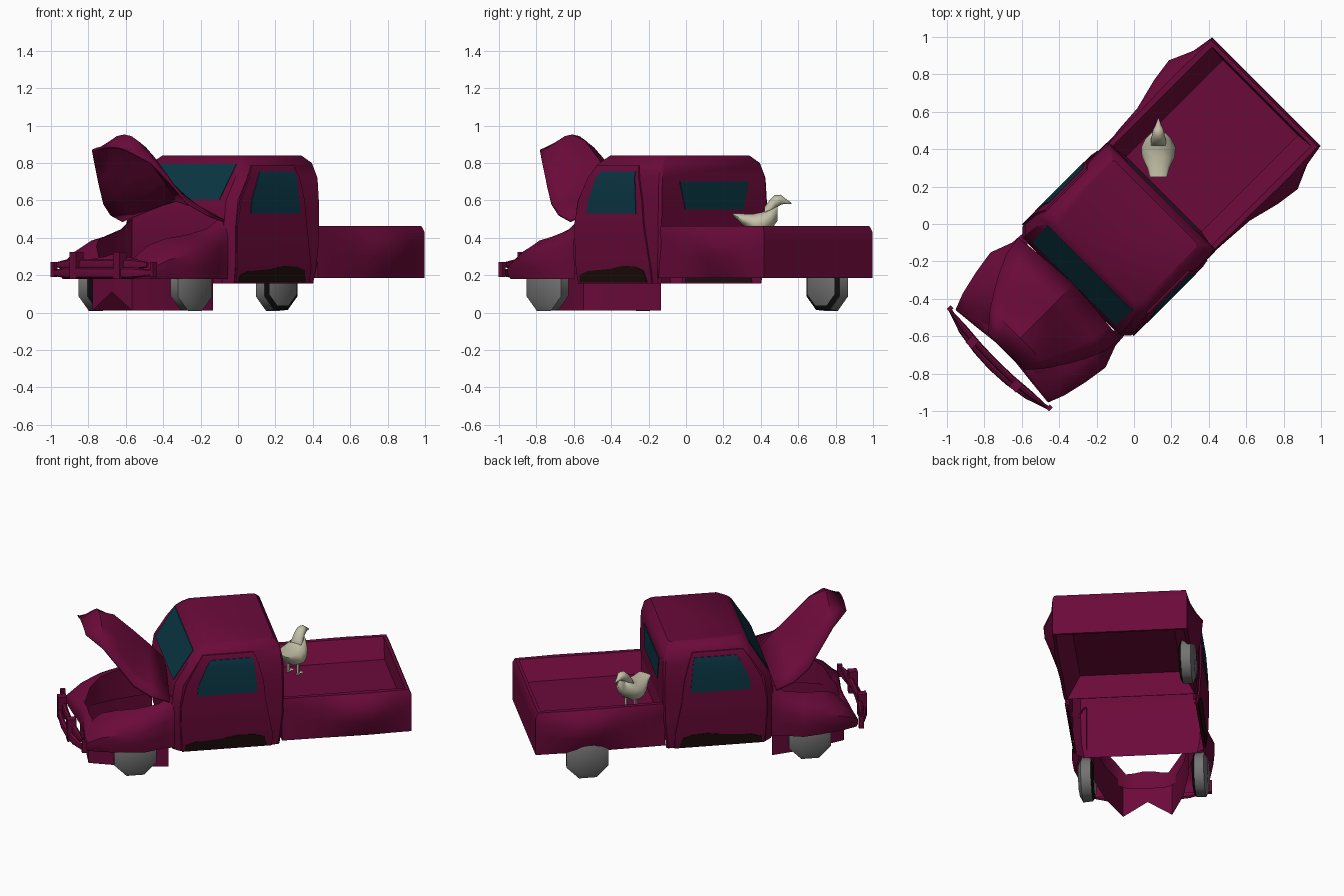
import bpy, bmesh, math
from mathutils import Vector

if "Cube" in bpy.data.objects:
    bpy.data.objects.remove(bpy.data.objects["Cube"])

def material(name, rgb):
    m = bpy.data.materials.new(name)
    m.diffuse_color = (*rgb, 1)
    m.use_nodes = True
    m.node_tree.nodes["Principled BSDF"].inputs["Base Color"].default_value = m.diffuse_color
    return m

MAROON = material("maroon paint", (0.145, 0.003, 0.041))
GLASS = material("teal glass", (0.003, 0.037, 0.058))
GREY = material("wheel grey", (0.17, 0.17, 0.17))
BLACK = material("black rubber", (0.004, 0.004, 0.004))
DARK = material("dark sill", (0.012, 0.004, 0.003))
CREAM = material("cream feathers", (0.55, 0.53, 0.39))
R = math.sqrt(0.5)

def P(u, v, z):
    """Truck frame (u to the rear, v to one side) turned 45 degrees."""
    return Vector(((u + v) * R, (u - v) * R, z))

def finish(name, bm, mat, angle=35):
    bmesh.ops.remove_doubles(bm, verts=bm.verts, dist=1e-5)
    bmesh.ops.recalc_face_normals(bm, faces=bm.faces)
    for f in bm.faces:
        f.smooth = True
    for e in bm.edges:
        e.smooth = e.calc_face_angle(0) < math.radians(angle)
    me = bpy.data.meshes.new(name)
    bm.to_mesh(me)
    bm.free()
    me.materials.append(mat)
    ob = bpy.data.objects.new(name, me)
    bpy.context.collection.objects.link(ob)
    return ob

def loft(name, rings, mat, caps=(True, True), closed=True, angle=35, skip=()):
    bm = bmesh.new()
    vs = [[bm.verts.new(p) for p in r] for r in rings]
    n = len(rings[0])
    for k, (a, b) in enumerate(zip(vs, vs[1:])):
        for i in range(n if closed else n - 1):
            if (k, i) not in skip:
                j = (i + 1) % n
                bm.faces.new((a[i], a[j], b[j], b[i]))
    if caps[0]:
        bm.faces.new(vs[0])
    if caps[1]:
        bm.faces.new(vs[-1])
    return finish(name, bm, mat, angle)

def box(name, u0, u1, v0, v1, z0, z1, mat):
    return loft(name, [[P(u0, v0, z), P(u1, v0, z), P(u1, v1, z), P(u0, v1, z)]
                       for z in (z0, z1)], mat)

# Cab: hollow shell of stacked footprints (z, front, rear, half width),
# open at the bottom and below the rear wall
CAB = [(.155, -.465, .19, .39), (.25, -.47, .20, .405), (.35, -.475, .21, .41),
       (.46, -.475, .213, .412), (.60, -.455, .213, .41), (.72, -.379, .21, .403),
       (.80, -.328, .195, .375), (.84, -.29, .165, .325)]

def cab_ring(z, a, b, w):
    half = [(a, w - .045), (a + .045, w), (b - .012, w), (b, w - .015)]
    return [P(u, v, z) for u, v in half] + [P(u, -v, z) for u, v in half[::-1]]

loft("cab", [cab_ring(*s) for s in CAB], MAROON, caps=(False, True),
     skip=((0, 3), (1, 3)))

def side_v(z):
    """Half width of the cab side at a height."""
    for (z0, _, _, v0), (z1, _, _, v1) in zip(CAB, CAB[1:]):
        if z <= z1:
            return v0 + (v1 - v0) * (z - z0) / (z1 - z0)
    return CAB[-1][3]

# Doors, door windows and dark sill patches, on both sides
door = [(-.415, .155), (-.42, .25), (-.425, .46), (-.395, .6), (-.33, .72), (-.285, .785),
        (.03, .785), (.055, .72), (.085, .6), (.10, .46), (.14, .25), (.14, .155)]
window = [(-.325, .53), (-.318, .6), (-.265, .72), (-.24, .755),
          (.02, .755), (.028, .72), (.04, .6), (.045, .53)]
sill = [(-.40, .16), (-.395, .2), (-.33, .222), (-.26, .215), (-.2, .205),
        (-.15, .235), (-.06, .25), (.03, .245), (.09, .225), (.11, .16)]

def side_panel(name, outline, s, inner, outer, mat):
    m = len(outline)
    bm = bmesh.new()
    a, b = [[bm.verts.new(P(u, s * (side_v(z) + off), z)) for u, z in outline]
            for off in (inner, outer)]
    for i in range(m):
        bm.faces.new((a[i], a[(i + 1) % m], b[(i + 1) % m], b[i]))
    for r in (a, b):
        for i in range(m // 2 - 1):
            bm.faces.new((r[i], r[i + 1], r[m - 2 - i], r[m - 1 - i]))
    finish(name, bm, mat)

for s, side in ((1, "right"), (-1, "left")):
    side_panel(side + "_door", door, s, .001, .010, MAROON)
    for label, outline, mat in (("window", window, GLASS), ("dark_sill", sill, DARK)):
        side_panel(side + "_door_" + label, outline, s, .010, .014, mat)
        side_panel(side + "_door_inner_" + label, outline, s, -.005, -.002, mat)

# Windscreen and rear window: thin plates showing on both sides of the shell
def plate(name, corners, mat):
    loft(name, [[P(u + d, v, z) for u, v, z in corners] for d in (-.0045, .0045)], mat)

plate("windscreen", [(-.452, -.315, .605), (-.452, .315, .605),
                     (-.331, .322, .795), (-.331, -.322, .795)], GLASS)
plate("rear_window", [(.2125, -.22, .55), (.2125, .22, .55),
                      (.211, .26, .70), (.211, -.26, .70)], GLASS)

# Cargo bed: one skin from the underside over the walls to the floor
bed_half = [(.16, .395), (.3, .415), (.45, .425), (.54, .448), (.62, .468),
            (.75, .487), (.88, .43), (1.0, .41)]

def bed_ring(z, flare, inset, rear):
    half = [(min(max(u, .2 + inset * .2), rear),
             .41 + (w - .41) * flare - inset) for u, w in bed_half]
    return [P(u, v, z) for u, v in half] + [P(u, -v, z) for u, v in half[::-1]]

loft("cargo_bed", [bed_ring(*s) for s in (
    (.335, 0, .10, .94), (.185, .1, .02, .985), (.185, .1, 0, 1.0),
    (.30, .9, 0, 1.0), (.38, 1, 0, 1.0), (.43, .5, 0, 1.0), (.462, .1, .008, .985),
    (.462, 0, .035, .965), (.35, 0, .125, .955))], MAROON)

# Front body: fenders and nose around an open engine bay without a floor
# (outer u, outer v, top z, inner u, inner v)
nose = [(-.46, .385, .48, -.46, .33), (-.53, .39, .42, -.55, .32),
        (-.65, .435, .385, -.68, .29), (-.78, .415, .365, -.80, .25),
        (-.91, .385, .325, -.88, .19), (-1.0, .35, .26, -.92, .13),
        (-.985, .20, .27, -.93, .08), (-.97, .07, .28, -.93, .03)]

def nose_ring(mix, level, lift):
    half = []
    for u, v, t, iu, iv in nose:
        z = .18 + (t + lift - .18) * level
        half.append((u + (iu - u) * mix, v + (iv - v) * mix, z))
    return [P(*p) for p in half] + [P(u, -v, z) for u, v, z in half[::-1]]

loft("front_fenders", [nose_ring(*s) for s in (
    (.08, 0, 0), (0, .35, 0), (0, .7, 0), (.2, .95, 0),
    (.6, 1, .02), (1, 1, .03), (1.02, .1, 0))], MAROON,
    caps=(False, False), closed=False, angle=40)

# Open apron between the front wheels, notched at the front
apron = [(-.48, .29, .01), (-.72, .24, .01), (-.95, .15, .01), (-.955, 0, .11),
         (-.95, -.15, .01), (-.72, -.24, .01), (-.48, -.29, .01)]
loft("front_apron", [[P(*p) for p in apron], [P(u, v, .24) for u, v, z in apron]],
     MAROON, caps=(False, False), closed=False)

# Raised bonnet: ridged shell (crown u, crown z, edge u, edge v, edge z, curve)
hood = [(-.46, .60, -.49, .385, .49, 1.2), (-.56, .71, -.60, .365, .525, 1),
        (-.66, .81, -.70, .32, .585, 1), (-.77, .915, -.78, .275, .69, 1.3),
        (-.86, .945, -.87, .215, .80, 2), (-.965, .885, -.965, .135, .865, 2.2)]
rows = []
for cu, cz, eu, ev, ez, power in hood:
    row = []
    for i in range(-4, 5):
        k = i / 4
        f = abs(k) ** power
        row.append(P(cu + (eu - cu) * f, ev * k, cz + (ez - cz) * f))
    rows.append(row)
bonnet = loft("raised_bonnet", rows, MAROON, caps=(False, False), closed=False)
mod = bonnet.modifiers.new("thickness", "SOLIDIFY")
mod.thickness = .015
mod.offset = 0

# Bumper bars with two uprights
def bar(name, path, ry, rz):
    loft(name, [[P(u + ry * k * math.cos(a), v, z + rz * k * math.sin(a))
                 for a in [i * math.pi / 4 for i in range(8)]]
                for u, v, z, k in path], MAROON)

def bow(z, front, reach):
    return [(-front + (front - 1.02) * (v / .37) ** 2, v, z, k)
            for v, k in ((-reach, .5), (-.25, 1), (-.12, 1), (0, 1),
                         (.12, 1), (.25, 1), (reach, .5))]

bar("lower_bumper_bar", bow(.212, 1.08, .375), .018, .03)
bar("upper_bumper_bar", bow(.256, 1.05, .34), .018, .03)
for s, side in ((1, "right"), (-1, "left")):
    box(side + "_bumper_upright", -1.085, -1.03, s * .165 - .025, s * .165 + .025,
        .18, .325, MAROON)
    box(side + "_bumper_end", -1.03, -1.00, s * .375 - .012, s * .375 + .012,
        .19, .27, MAROON)

# Wheels: eight-sided, black inner edge (rear right one is missing)
def wheel(name, u, v):
    s = 1 if v > 0 else -1
    rings = []
    for off, r in ((-.05, .11), (-.035, .135), (.025, .14), (.045, .10)):
        rings.append([P(u + r * math.cos(a), v + s * off, .139 + r * math.sin(a))
                      for a in [(i + .5) * math.pi / 4 for i in range(8)]])
    ob = loft(name, rings, GREY, angle=50)
    ob.data.materials.append(BLACK)
    out = P(0, s, 0)
    for f in ob.data.polygons:
        if -.95 < f.normal.dot(out) < -.5:
            f.material_index = 1

wheel("front_right_wheel", -.70, .35)
wheel("front_left_wheel", -.70, -.35)
wheel("rear_left_wheel", .68, -.39)

# Hen standing in the bed, facing +y: (y, z, half width, half height)
def tube(name, secs, n=10, x=.13):
    loft(name, [[(x + w * math.cos(a), y, z + h * math.sin(a))
                 for a in [i * 2 * math.pi / n for i in range(n)]]
                for y, z, w, h in secs], CREAM, angle=60)

tube("hen_body", [(.25, .525, .045, .006), (.30, .50, .06, .03), (.36, .475, .088, .055),
                  (.41, .475, .092, .065), (.455, .50, .07, .06), (.49, .53, .035, .04)])
tube("hen_head", [(.42, .53, .04, .035), (.45, .56, .04, .045), (.475, .59, .034, .038),
                  (.505, .603, .028, .027), (.527, .597, .016, .016),
                  (.565, .582, .003, .003)], 8)
for s, side in ((1, "right"), (-1, "left")):
    x = .13 + s * .035
    loft("hen_" + side + "_leg", [[(x + dx, .40 + dy, z) for dx, dy in
         ((-.007, -.007), (.007, -.007), (.007, .007), (-.007, .007))]
         for z in (.35, .44)], CREAM)
    tube("hen_" + side + "_foot", [(.385, .355, .006, .005), (.41, .356, .015, .006),
                                   (.44, .353, .012, .003)], 6, x)
